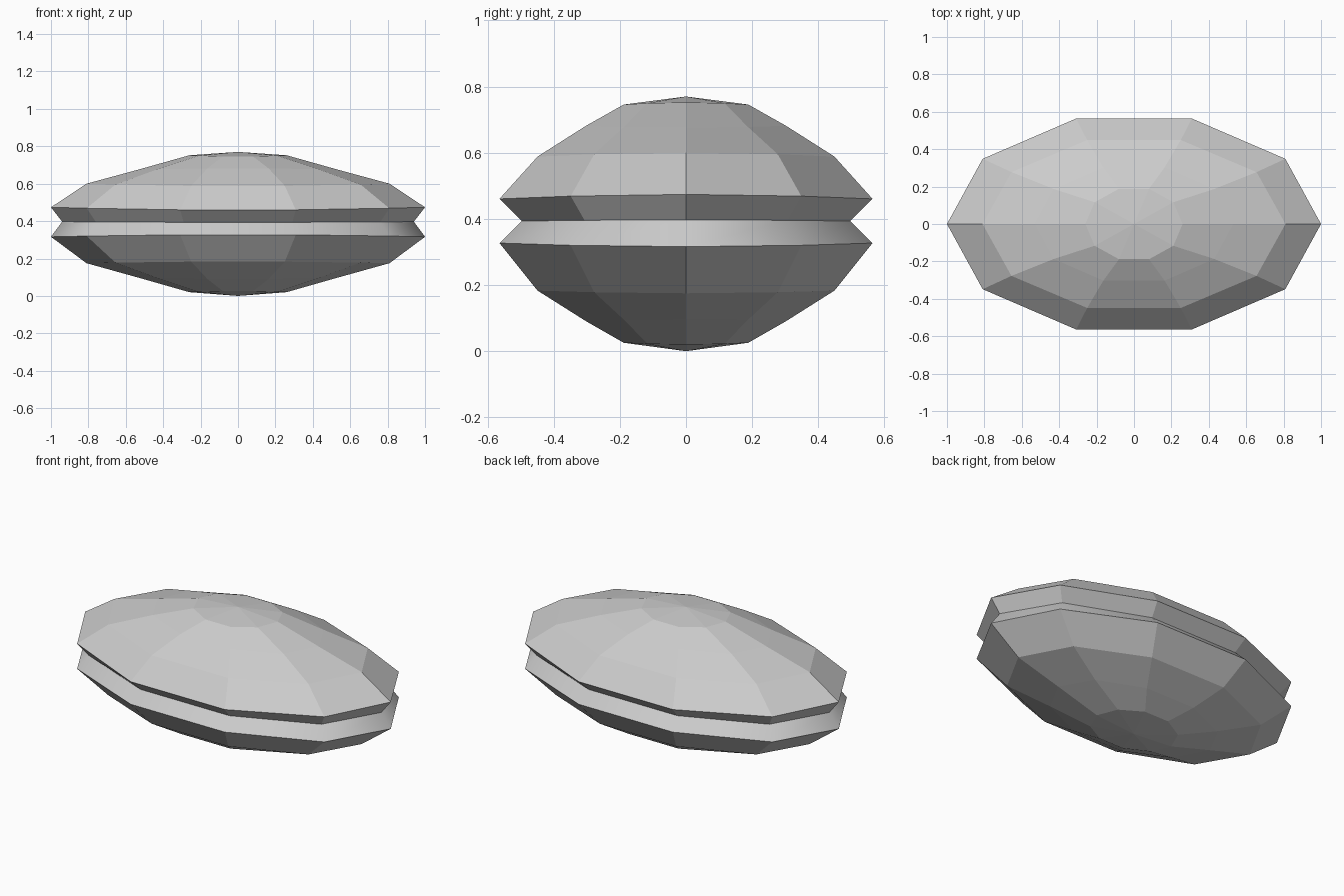
import bpy, bmesh
from math import sin, cos, pi

if "Cube" in bpy.data.objects:
    bpy.data.objects.remove(bpy.data.objects["Cube"])

SIDES = 10
# Rings bottom to top: x radius, y radius, z at the long ends, z at the flanks
RINGS = [
    (0.26, 0.198, 0.020, 0.026),
    (0.53, 0.318, 0.097, 0.090),
    (0.81, 0.472, 0.175, 0.184),
    (1.00, 0.593, 0.316, 0.328),
    (0.94, 0.522, 0.397, 0.393),   # bottom of the waist groove
    (1.00, 0.593, 0.474, 0.459),
    (0.81, 0.472, 0.600, 0.587),
    (0.53, 0.318, 0.676, 0.682),
    (0.26, 0.198, 0.752, 0.745),
]

bm = bmesh.new()


def ring(rx, ry, z_end, z_side):
    verts = []
    for i in range(SIDES):
        a = 2 * pi * i / SIDES
        z = z_side + (z_end - z_side) * cos(a) ** 2
        verts.append(bm.verts.new((rx * cos(a), ry * sin(a), z)))
    return verts


# Faceted body with a groove round the waist
loops = [ring(*r) for r in RINGS]
for k, (lo, hi) in enumerate(zip(loops, loops[1:])):
    for i in range(SIDES):
        j = (i + 1) % SIDES
        f = bm.faces.new((lo[i], lo[j], hi[j], hi[i]))
        f.smooth = k == 3          # lower groove band is softly shaded

# Shallow pointed caps
for loop, z in ((loops[0], 0.0), (loops[-1], 0.77)):
    tip = bm.verts.new((0, 0, z))
    for i in range(SIDES):
        bm.faces.new((loop[i], loop[(i + 1) % SIDES], tip))

bmesh.ops.recalc_face_normals(bm, faces=bm.faces)
mesh = bpy.data.meshes.new("shell_body")
bm.to_mesh(mesh)
bm.free()
body = bpy.data.objects.new("shell_body", mesh)
bpy.context.collection.objects.link(body)
